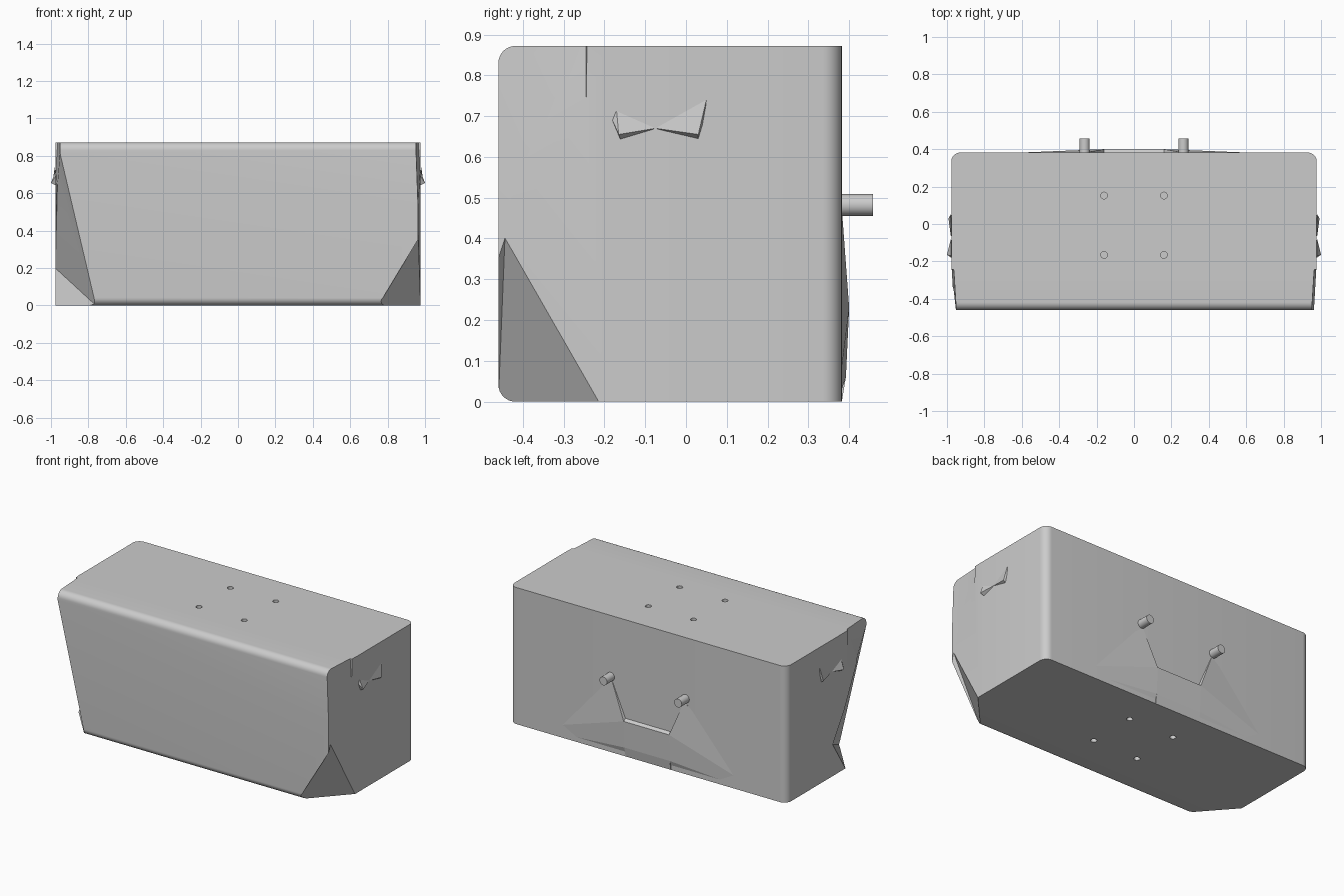
import bpy, bmesh, math
from mathutils import Vector

if bpy.data.objects.get("Cube"):
    bpy.data.objects.remove(bpy.data.objects["Cube"], do_unlink=True)

grey = bpy.data.materials.new("plain_grey")
grey.use_nodes = True
grey.diffuse_color = (0.6, 0.6, 0.6, 1)
grey.node_tree.nodes["Principled BSDF"].inputs["Base Color"].default_value = (0.6, 0.6, 0.6, 1)

HALF, BACK, FRONT, TOP = 0.977, 0.382, -0.46, 0.872


def make_object(name, bm):
    bmesh.ops.recalc_face_normals(bm, faces=bm.faces)
    mesh = bpy.data.meshes.new(name)
    bm.to_mesh(mesh)
    bm.free()
    mesh.materials.append(grey)
    obj = bpy.data.objects.new(name, mesh)
    bpy.context.collection.objects.link(obj)
    return obj


def hull(name, points, side=1):
    """Solid convex block around a few points, optionally mirrored in x."""
    bm = bmesh.new()
    for x, y, z in points:
        bm.verts.new((x * side, y, z))
    result = bmesh.ops.convex_hull(bm, input=bm.verts)
    loose = [v for v in result["geom_interior"] if isinstance(v, bmesh.types.BMVert)]
    bmesh.ops.delete(bm, geom=loose, context="VERTS")
    return make_object(name, bm)


def cylinder(name, radius, depth, location, rotation=(0, 0, 0)):
    bpy.ops.mesh.primitive_cylinder_add(vertices=24, radius=radius, depth=depth,
                                        location=location, rotation=rotation)
    obj = bpy.context.object
    obj.name = name
    obj.data.materials.append(grey)
    return obj


def activate(obj):
    bpy.ops.object.select_all(action="DESELECT")
    obj.select_set(True)
    bpy.context.view_layer.objects.active = obj


def cut(target, cutter):
    mod = target.modifiers.new("cut", "BOOLEAN")
    mod.operation, mod.object, mod.solver = "DIFFERENCE", cutter, "EXACT"
    activate(target)
    bpy.ops.object.modifier_apply(modifier=mod.name)
    bpy.data.objects.remove(cutter, do_unlink=True)


def smooth(obj):
    activate(obj)
    bpy.ops.object.shade_smooth_by_angle(angle=math.radians(30))


# Box body, slightly narrower at the front
bm = bmesh.new()
plan = [(-HALF, BACK), (-HALF, -0.2), (-0.962, FRONT),
        (0.962, FRONT), (HALF, -0.2), (HALF, BACK)]
base = bm.faces.new([bm.verts.new((x, y, 0)) for x, y in plan])
extruded = bmesh.ops.extrude_face_region(bm, geom=[base])["geom"]
bmesh.ops.translate(bm, vec=(0, 0, TOP),
                    verts=[v for v in extruded if isinstance(v, bmesh.types.BMVert)])


def edges_on(y, axis):
    return [e for e in bm.edges if all(abs(v.co.y - y) < 1e-4 for v in e.verts)
            and abs((e.verts[1].co - e.verts[0].co)[axis]) > 0.1]


# Rounded rear uprights and rounded front top and bottom edges
for y, axis, radius in ((BACK, 2, 0.048), (FRONT, 0, 0.042)):
    bmesh.ops.bevel(bm, geom=edges_on(y, axis), offset=radius, segments=8,
                    profile=0.5, affect="EDGES")
body = make_object("box_body", bm)

# Front lower corners: a flat cut on one side, a folded dent on the other
cut(body, hull("left_corner_cutter", [(0.75, FRONT, 0), (0.973, -0.443, 0.42),
                                      (HALF, -0.213, 0), (1.3, -0.8, -0.1)]))
cut(body, hull("right_corner_cutter", [(-0.96, FRONT, 0.85), (-0.76, FRONT, 0),
                                       (-HALF, -0.085, 0.2), (-HALF, -0.213, 0),
                                       (-1.3, -0.8, -0.1)]))

# Small creased dents near the front upper corners
for side in (1, -1):
    cut(body, hull("crease_cutter", [(0.985, -0.24, 0.9), (0.978, -0.245, 0.66),
                                     (0.962, -0.245, 0.9), (0.948, -0.48, 0.9),
                                     (0.965, -0.48, 0.42), (1.05, -0.48, 0.9)], side))

# Screw holes in the top and the underside
for x in (-0.16, 0.16):
    for y in (-0.165, 0.152):
        for z in (0, TOP):
            cut(body, cylinder("hole_cutter", 0.018, 0.2, (x, y, z)))
smooth(body)

# Pegs on the back
for side, label in ((1, "left"), (-1, "right")):
    smooth(cylinder(label + "_back_peg", 0.027, 0.09, (0.264 * side, 0.413, 0.482),
                    (math.pi / 2, 0, 0)))

# Raised ledge below the pegs, fading into the back wall
inner = BACK - 0.01
hull("back_ledge_centre", [(s * 0.16, y, z) for s in (1, -1) for y, z in
                           ((0.4, 0.23), (0.392, 0.06), (inner, 0.25), (BACK, 0), (inner, 0))])
for side, label in ((1, "left"), (-1, "right")):
    hull(label + "_back_ledge", [(0.255, BACK + 0.001, 0.46), (0.16, 0.4, 0.23),
                                 (0.16, 0.392, 0.06), (0.16, inner, 0.25),
                                 (0.16, inner, 0), (0.85, inner, 0.001),
                                 (0.255, inner, 0.46)], side)
    # Folded catch on each end
    hull(label + "_end_catch", [(0.97, -0.185, 0.7), (0.978, -0.17, 0.712),
                                (0.978, -0.075, 0.67), (1, -0.165, 0.655),
                                (0.97, -0.16, 0.64)], side)
    hull(label + "_end_catch_lip", [(0.978, -0.075, 0.67), (0.992, 0.03, 0.655),
                                    (0.98, 0.05, 0.74), (0.97, 0.045, 0.69),
                                    (0.97, 0.03, 0.64)], side)
